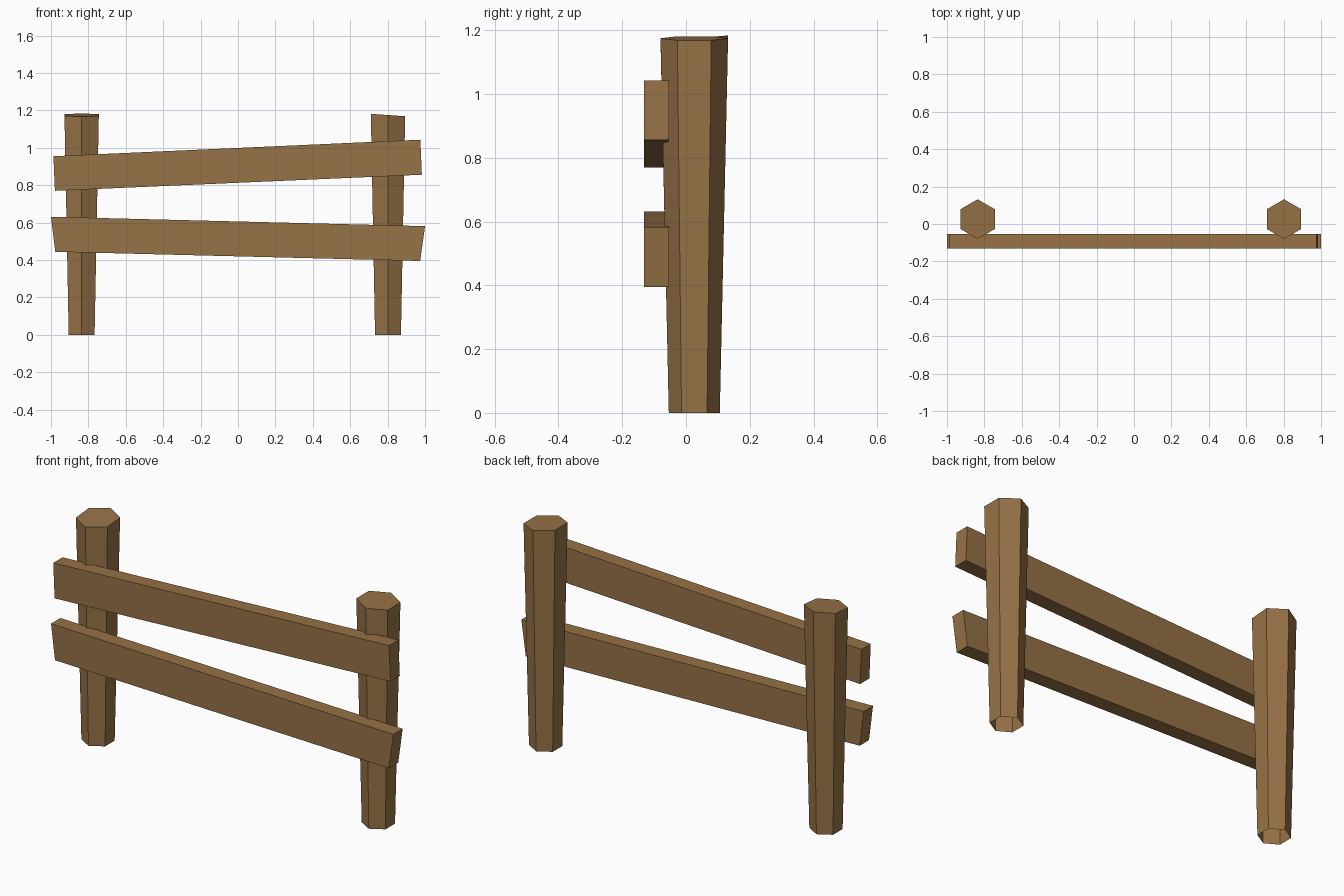
import bpy, bmesh, math

if "Cube" in bpy.data.objects:
    bpy.data.objects.remove(bpy.data.objects["Cube"])

wood = bpy.data.materials.new("brown_wood")
wood.diffuse_color = (0.305, 0.168, 0.061, 1)
wood.use_nodes = True
wood.node_tree.nodes["Principled BSDF"].inputs["Base Color"].default_value = wood.diffuse_color


def finish(bm, name):
    bmesh.ops.recalc_face_normals(bm, faces=bm.faces)
    mesh = bpy.data.meshes.new(name)
    bm.to_mesh(mesh)
    bm.free()
    mesh.materials.append(wood)
    obj = bpy.data.objects.new(name, mesh)
    bpy.context.collection.objects.link(obj)


def make_post(name, cx, slope_x, slope_y):
    """Six-sided post, wider at the top, with a slanted cut and open base."""
    cy, height = 0.026, 1.175
    bm = bmesh.new()
    rings = []
    for r, z in ((0.08, 0.0), (0.106, height)):
        ring = []
        for i in range(6):
            a = math.radians(30 + 60 * i)
            dx, dy = r * math.cos(a), r * math.sin(a)
            dz = slope_x * dx + slope_y * dy if z else 0
            ring.append(bm.verts.new((cx + dx, cy + dy, z + dz)))
        rings.append(ring)
    low, top = rings
    for i in range(6):
        j = (i + 1) % 6
        bm.faces.new((low[i], low[j], top[j], top[i]))
    bm.faces.new(top)
    finish(bm, name)


def make_rail(name, outline):
    """Plank: front outline extruded through its thickness."""
    bm = bmesh.new()
    face = bm.faces.new([bm.verts.new((x, -0.132, z)) for x, z in outline])
    ext = bmesh.ops.extrude_face_region(bm, geom=[face], use_keep_orig=True)
    verts = [v for v in ext["geom"] if isinstance(v, bmesh.types.BMVert)]
    bmesh.ops.translate(bm, verts=verts, vec=(0, 0.078, 0))
    finish(bm, name)


# Posts: left top slopes up to the back, right top slopes down to the right
make_post("left_post", -0.836, 0.0, 0.085)
make_post("right_post", 0.802, -0.07, 0.0)

# Crooked rails on the front
make_rail("upper_rail", [(-0.987, 0.955), (-0.979, 0.77), (0.983, 0.856), (0.975, 1.043)])
make_rail("lower_rail", [(-1.0, 0.631), (-0.977, 0.444), (0.974, 0.395), (1.0, 0.581)])
